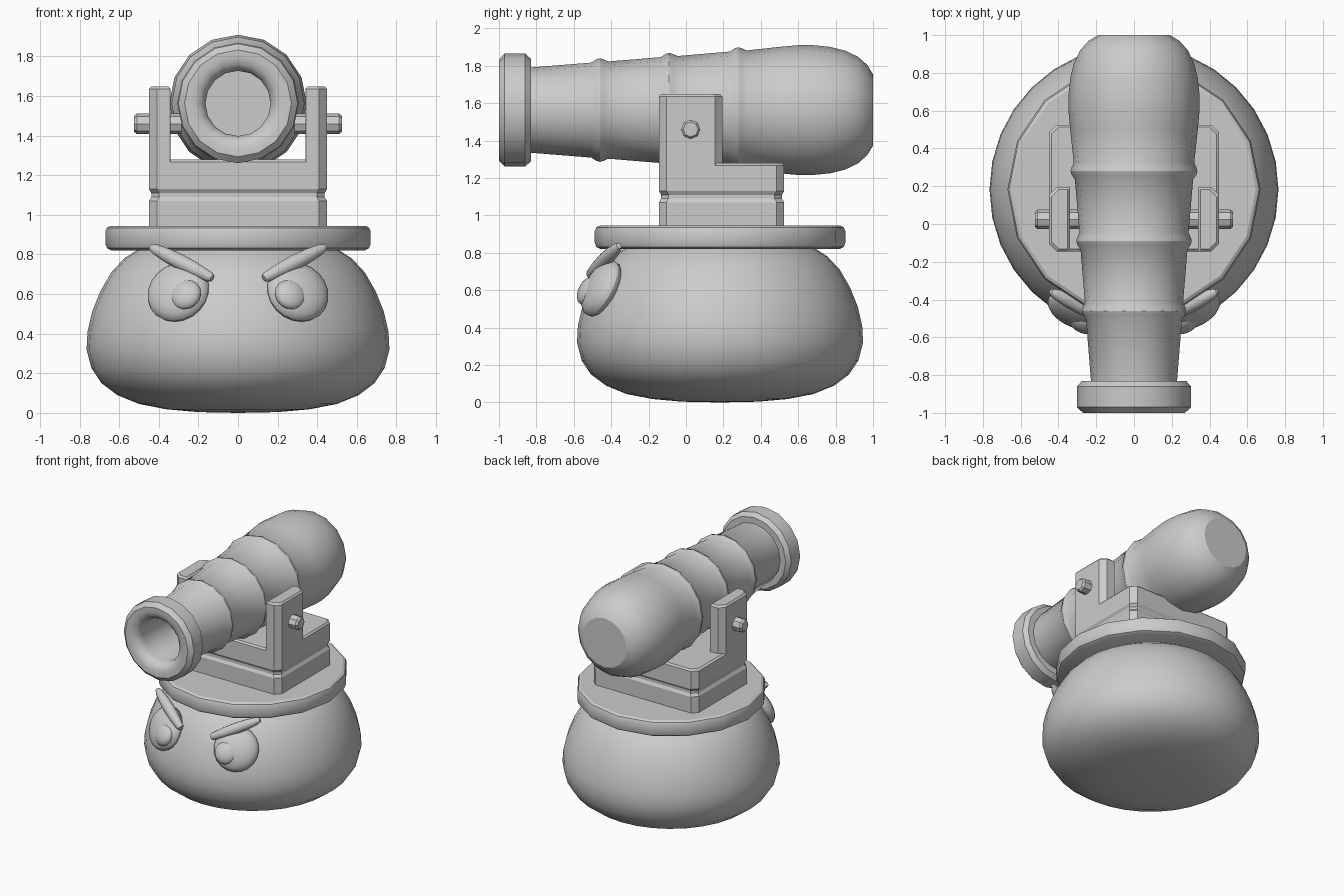
import bpy, bmesh, math
from mathutils import Matrix, Vector

if "Cube" in bpy.data.objects:
    bpy.data.objects.remove(bpy.data.objects["Cube"])


def finish(name, bm, smooth=True):
    bmesh.ops.remove_doubles(bm, verts=bm.verts, dist=1e-5)
    bmesh.ops.recalc_face_normals(bm, faces=bm.faces)
    me = bpy.data.meshes.new(name)
    bm.to_mesh(me)
    bm.free()
    ob = bpy.data.objects.new(name, me)
    bpy.context.collection.objects.link(ob)
    if smooth:
        bpy.ops.object.select_all(action='DESELECT')
        ob.select_set(True)
        bpy.context.view_layer.objects.active = ob
        bpy.ops.object.shade_smooth_by_angle(angle=math.radians(30))
    return ob


def skin(bm, rings):
    for a, b in zip(rings, rings[1:]):
        n = len(a)
        for i in range(n):
            bm.faces.new((a[i], a[(i + 1) % n], b[(i + 1) % n], b[i]))
    for end in (rings[0], rings[-1]):
        bm.faces.new(end)


def lathe(name, profile, segs, mat):
    """Revolve (radius, height) points about local z."""
    bm = bmesh.new()
    rings = [[bm.verts.new(mat @ Vector((max(r, 1e-3) * math.cos(math.tau * i / segs),
                                         max(r, 1e-3) * math.sin(math.tau * i / segs), h)))
              for i in range(segs)] for r, h in profile]
    skin(bm, rings)
    return finish(name, bm)


def stack(name, x0, x1, y0, y1, levels, cl, cr):
    """Box with chamfered vertical corners (cl left, cr right); levels = (z, inset)."""
    bm = bmesh.new()
    rings = []
    for z, d in levels:
        a, b, c, e = x0 + d, x1 - d, y0 + d, y1 - d
        pts = [(a + cl, c), (b - cr, c), (b, c + cr), (b, e - cr),
               (b - cr, e), (a + cl, e), (a, e - cl), (a, c + cl)]
        rings.append([bm.verts.new((x, y, z)) for x, y in pts])
    skin(bm, rings)
    return finish(name, bm)


def frame(loc, zdir):
    return Matrix.Translation(loc) @ Vector(zdir).to_track_quat('Z', 'Y').to_matrix().to_4x4()


def blob(rad, half, n=12):
    return [(rad * math.sin(math.pi * i / n), -half * math.cos(math.pi * i / n)) for i in range(n + 1)]


# rounded body and turntable
body_axis = Matrix.Translation((0, 0.182, 0))
lathe("body", [(0, 0), (.2, .004), (.36, .018), (.5, .045), (.61, .09), (.69, .15), (.74, .225),
               (.765, .32), (.76, .41), (.737, .51), (.695, .615), (.64, .71), (.575, .78),
               (.49, .835), (0, .85)], 32, body_axis)
lathe("turntable", [(0, .82), (.64, .82), (.662, .832), (.67, .855), (.67, .915),
                    (.662, .935), (.645, .945), (0, .945)], 16, body_axis)

# grooved mount block
stack("mount_block", -.45, .45, -.145, .525,
      [(.94, 0), (1.07, 0), (1.09, .012), (1.11, .012), (1.13, 0), (1.268, 0), (1.28, .012)], .04, .04)

# uprights and pivot pins
for s, side in ((-1, "left"), (1, "right")):
    xs = sorted((s * .34, s * .45))
    corners = (.04, .003) if s < 0 else (.003, .04)
    stack(side + "_upright", xs[0], xs[1], -.145, .195, [(1.265, 0), (1.635, 0), (1.648, .012)], *corners)
    lathe(side + "_pivot_pin", [(0, 0), (.052, 0), (.052, .225), (.04, .24), (0, .24)], 8,
          frame((s * .285, .025, 1.46), (s, 0, 0)))

# barrel: bore, muzzle ring, tapered tube with three bands, rounded breech
profile = [(0, -.5), (.165, -.5), (.165, -.93), (.175, -.965), (.2, -.99), (.235, -1), (.27, -1),
           (.302, -.97), (.302, -.86), (.275, -.83), (.228, -.83)]
for y, r in ((-.46, .257), (-.09, .286), (.28, .316)):
    profile += [(r - .003, y - .045), (r + .014, y - .02), (r + .02, y), (r + .014, y + .02), (r + .003, y + .045)]
profile += [(.338, .5), (.347, .6), (.347, .68), (.338, .77), (.318, .85), (.285, .92), (.24, .97),
            (.19, 1.0), (0, 1.0)]
lathe("barrel", profile, 16, Matrix.Translation((0, 0, 1.563)) @ Matrix.Rotation(-math.pi / 2, 4, 'X'))

# angry face: eyes, pupils, slanted brows
for s, side in ((-1, "left"), (1, "right")):
    n = (s * .32, -.8, .42)
    lathe(side + "_eye", blob(.163, .075), 20, frame((s * .302, -.452, .61), n))
    lathe(side + "_pupil", blob(.082, .045), 16, frame((s * .265, -.525, .597), n))
    a, b = Vector((s * .13, -.515, .68)), Vector((s * .445, -.355, .84))
    L = (b - a).length / 2
    brow = [(0, -L), (.018, -L), (.027, -L * .92), (.036, -L * .5), (.04, 0), (.037, L * .4),
            (.028, L * .8), (.016, L * .97), (0, L)]
    lathe(side + "_brow", brow, 12, frame((a + b) / 2, b - a))
